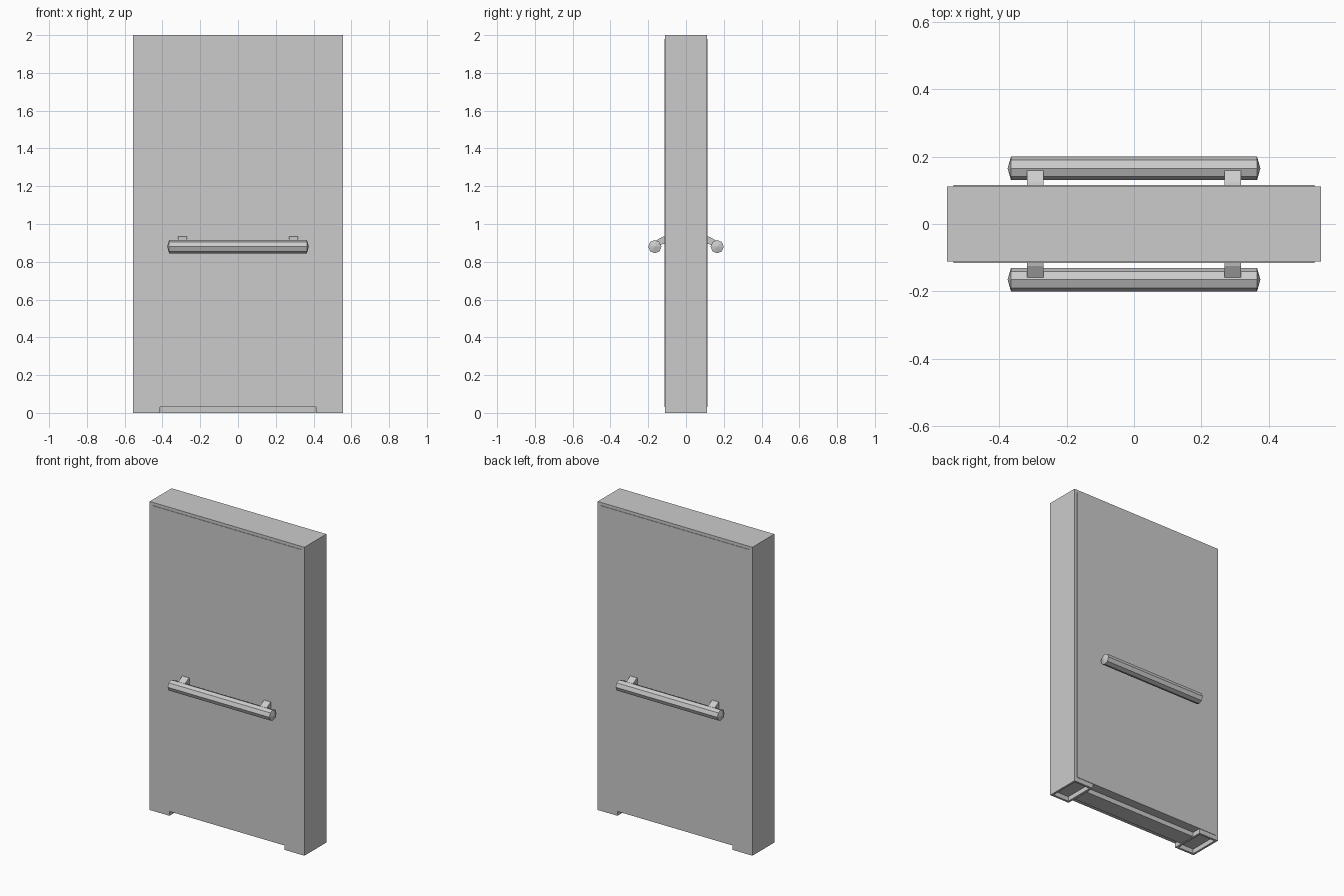
import bpy, bmesh, math
from mathutils import Matrix

if "Cube" in bpy.data.objects:
    bpy.data.objects.remove(bpy.data.objects["Cube"])


def finish(bm, name):
    bmesh.ops.recalc_face_normals(bm, faces=bm.faces)
    me = bpy.data.meshes.new(name)
    bm.to_mesh(me)
    bm.free()
    ob = bpy.data.objects.new(name, me)
    bpy.context.collection.objects.link(ob)
    return ob


def box(name, x0, x1, y0, y1, z0, z1):
    bm = bmesh.new()
    m = Matrix.Translation(((x0 + x1) / 2, (y0 + y1) / 2, (z0 + z1) / 2))
    m = m @ Matrix.Diagonal((x1 - x0, y1 - y0, z1 - z0, 1))
    bmesh.ops.create_cube(bm, size=1, matrix=m)
    return finish(bm, name)


W, D, H, FOOT = 0.555, 0.112, 2.0, 0.03
T = 0.014  # thickness of the foot walls

# main slab and recessed base plinth between the feet
box("slab", -W, W, -D, D, FOOT, H)
box("base_plinth", -0.41, 0.41, -0.055, 0.055, 0, FOOT)

# hollow feet: thin walls around an open pocket
for s, side in ((-1, "left"), (1, "right")):
    def foot_wall(part, a, b, y0, y1):
        xs = sorted((s * a, s * b))
        box(f"{side}_foot_{part}", xs[0], xs[1], y0, y1, 0, FOOT)
    foot_wall("outer", W - T, W, -D, D)
    foot_wall("inner", 0.413, 0.413 + T, -D, D)
    foot_wall("front", 0.413 + T, W - T, -D, -D + T)
    foot_wall("back", 0.413 + T, W - T, D - T, D)


def handrail(name, sy):
    # eight-sided bar with shallow pointed ends
    bm = bmesh.new()
    r, cy, cz = 0.035, sy * 0.165, 0.88
    rings = []
    for x in (-0.365, 0.365):
        rings.append([bm.verts.new((x, cy + r * math.sin(i * math.pi / 4),
                                    cz + r * math.cos(i * math.pi / 4))) for i in range(8)])
    tips = [bm.verts.new((x, cy, cz)) for x in (-0.375, 0.375)]
    for i in range(8):
        j = (i + 1) % 8
        bm.faces.new((rings[0][i], rings[0][j], rings[1][j], rings[1][i]))
        for ring, tip in zip(rings, tips):
            bm.faces.new((ring[i], ring[j], tip))
    finish(bm, name)


def bracket(name, sx, sy):
    # sloping arm from the panel down to the bar
    profile = [(0.11, 0.935), (0.125, 0.932), (0.163, 0.91), (0.163, 0.88), (0.11, 0.897)]
    bm = bmesh.new()
    face = bm.faces.new([bm.verts.new((sx * 0.293 - 0.024, sy * y, z)) for y, z in profile])
    ext = bmesh.ops.extrude_face_region(bm, geom=[face], use_keep_orig=True)
    bmesh.ops.translate(bm, vec=(0.048, 0, 0),
                        verts=[v for v in ext["geom"] if isinstance(v, bmesh.types.BMVert)])
    finish(bm, name)


# raised face panels, handrails and brackets on both sides
for sy, side in ((-1, "front"), (1, "back")):
    y0, y1 = sorted((sy * (D - 0.01), sy * 0.115))
    box(f"{side}_face_panel", -0.535, 0.535, y0, y1, FOOT, 1.98)
    handrail(f"{side}_handrail", sy)
    for sx, end in ((-1, "left"), (1, "right")):
        bracket(f"{side}_{end}_bracket", sx, sy)
